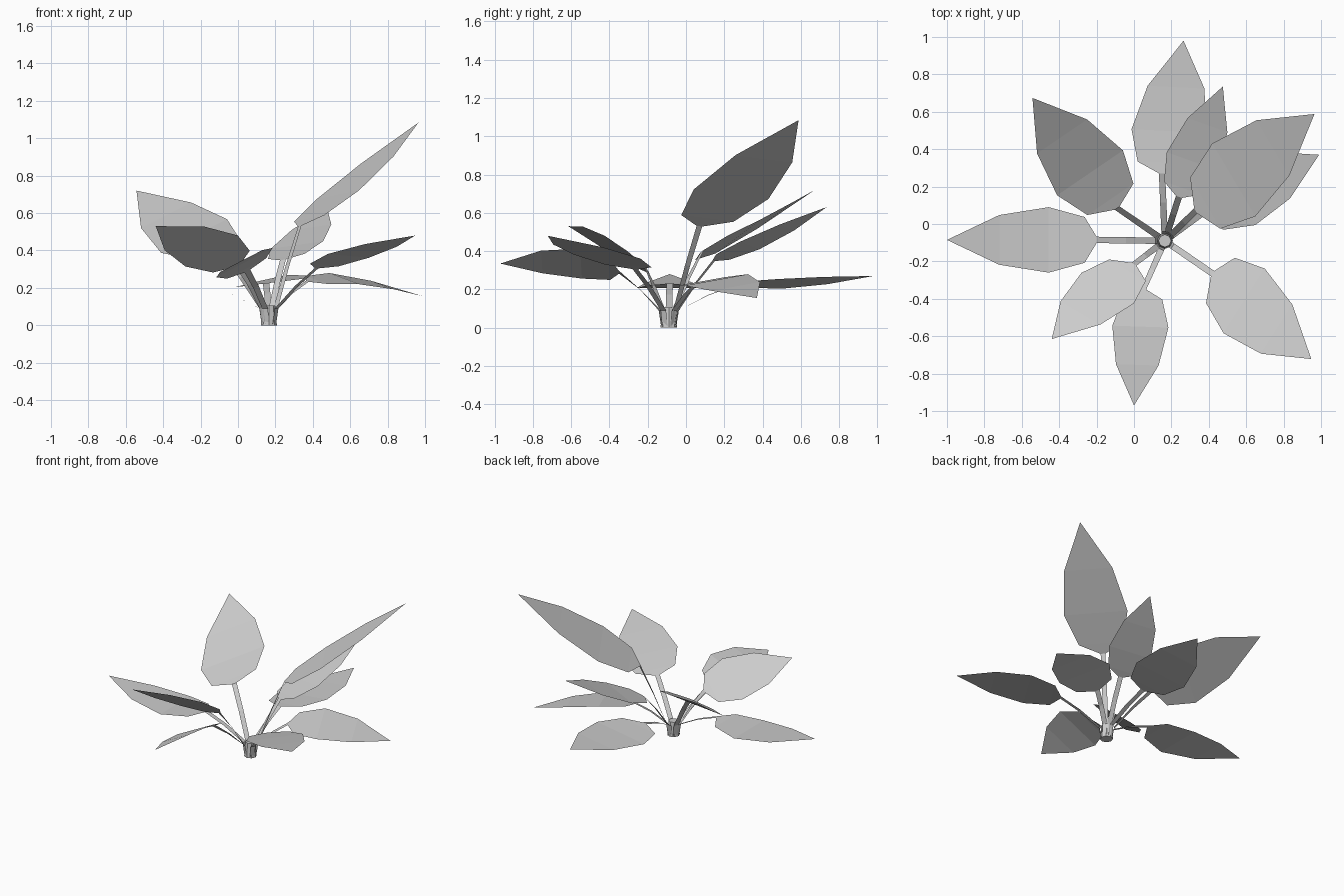
import bpy, bmesh, math
from mathutils import Vector

cube = bpy.data.objects.get("Cube")
if cube:
    bpy.data.objects.remove(cube)

grey = bpy.data.materials.new("pale_grey")
grey.use_nodes = True
grey.diffuse_color = (0.6, 0.6, 0.6, 1)
grey.node_tree.nodes["Principled BSDF"].inputs["Base Color"].default_value = (0.6, 0.6, 0.6, 1)

CENTRE = Vector((0.165, -0.09, 0))
STALK_HALF = 0.017
# Blade sections: position along the blade, share of full half-width, share of bend
SECTIONS = [(0.08, 0.7, 0.35), (0.32, 1, 1), (0.65, 0.76, 0.8)]


def finish(bm, name):
    mesh = bpy.data.meshes.new(name)
    bm.to_mesh(mesh)
    bm.free()
    mesh.materials.append(grey)
    obj = bpy.data.objects.new(name, mesh)
    bpy.context.collection.objects.link(obj)
    return obj


def strip(name, rows, tip=None):
    """Flat strip through pairs of points, optionally closed to a tip, facing up."""
    bm = bmesh.new()
    pairs = [(bm.verts.new(c - w), bm.verts.new(c + w)) for c, w in rows]
    faces = [bm.faces.new((a[0], a[1], b[1], b[0])) for a, b in zip(pairs, pairs[1:])]
    if tip is not None:
        faces.append(bm.faces.new((*pairs[-1], bm.verts.new(tip))))
    for f in faces:
        f.normal_update()
        if f.normal.z < 0:
            f.normal_flip()
    return finish(bm, name)


def leaf(name, base, tip, half, bend):
    base, tip, half = Vector(base), Vector(tip), Vector(half)
    neck = half.normalized() * STALK_HALF
    # Blade
    rows = [(base, neck)]
    for u, width, sag in SECTIONS:
        rows.append((base.lerp(tip, u) + Vector((0, 0, bend * sag)), half * width))
    strip(name + "_blade", rows, tip)
    # Ribbon stalk from the stub up to the blade
    out = (base - CENTRE) * Vector((1, 1, 0)).length
    out.z = 0
    out.normalize()
    side = Vector((-out.y, out.x, 0)) * STALK_HALF
    if side.dot(neck) < 0:
        side = -side
    foot = CENTRE + out * 0.035
    knee = CENTRE + out * 0.05 + Vector((0, 0, 0.09))
    mid = knee.lerp(base, 0.5) + Vector((0, 0, 0.012))
    strip(name + "_stalk", [(foot, side), (knee, side), (mid, (side + neck) / 2), (base, neck)])


# name, blade base, tip, half-width vector, bend
LEAVES = [
    ("right_leaf", (-0.2, -0.085, 0.23), (-1, -0.085, 0.28), (0, 0.175, 0), -0.04),
    ("back_leaf", (0.15, 0.27, 0.225), (0.265, 0.98, 0.27), (0.2, -0.01, 0.025), -0.01),
    ("left_low_leaf", (0.37, 0.06, 0.235), (0.99, 0.37, 0.155), (-0.08, 0.165, 0.03), 0.04),
    ("tall_leaf", (0.33, 0.07, 0.53), (0.965, 0.588, 1.084), (0.115, -0.195, 0.025), -0.01),
    ("back_left_leaf", (0.24, 0.145, 0.35), (0.475, 0.735, 0.63), (0.14, -0.05, 0.02), -0.01),
    ("back_right_leaf", (-0.09, 0.085, 0.4), (-0.543, 0.674, 0.72), (0.176, 0.12, 0.09), -0.025),
    ("front_right_leaf", (0, -0.215, 0.32), (-0.44, -0.615, 0.53), (0.14, -0.082, 0.083), 0.01),
    ("front_leaf", (0.05, -0.35, 0.29), (0, -0.97, 0.335), (0.15, -0.005, 0.078), 0.03),
    ("front_left_leaf", (0.42, -0.265, 0.305), (0.948, -0.722, 0.48), (0.11, 0.173, -0.01), 0.01),
]
for spec in LEAVES:
    leaf(*spec)

# Stub that gathers the stalks
bm = bmesh.new()
bmesh.ops.create_cone(bm, cap_ends=True, segments=8, radius1=0.043, radius2=0.034, depth=0.105)
bmesh.ops.translate(bm, verts=bm.verts, vec=CENTRE + Vector((0, 0, 0.0525)))
finish(bm, "stub")
